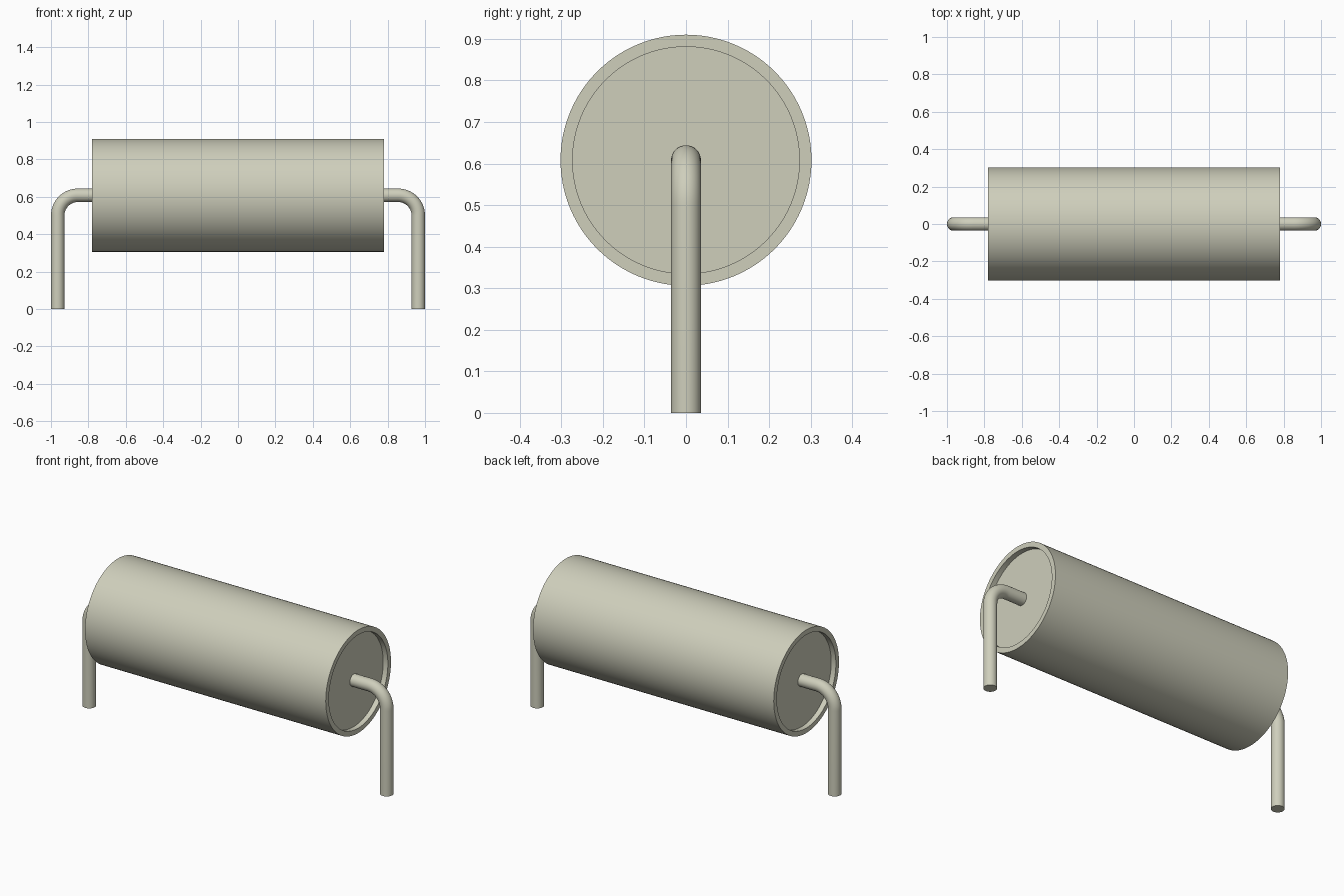
import bpy
import math
from mathutils import Vector

cube = bpy.data.objects.get("Cube")
if cube:
    bpy.data.objects.remove(cube, do_unlink=True)

AXIS_Z = 0.608
HALF_LEN, BODY_R = 0.78, 0.302
RECESS_R, RECESS_DEPTH = 0.273, 0.03
WIRE_R, BEND_R, LEG_X = 0.036, 0.108, 0.964

# One warm grey for everything
grey = bpy.data.materials.new("warm_grey")
grey.use_nodes = True
colour = (0.62, 0.62, 0.50, 1)
grey.diffuse_color = colour
grey.node_tree.nodes["Principled BSDF"].inputs["Base Color"].default_value = colour


def sweep(name, rings, sides):
    """Skin a list of (centre, radius, side axis, up axis) rings, capped at both ends."""
    verts, faces = [], []
    for centre, radius, u, v in rings:
        for i in range(sides):
            a = math.tau * i / sides
            verts.append(centre + radius * (math.cos(a) * u + math.sin(a) * v))
    for r in range(len(rings) - 1):
        for i in range(sides):
            j = (i + 1) % sides
            faces.append((r * sides + i, r * sides + j,
                          (r + 1) * sides + j, (r + 1) * sides + i))
    last = (len(rings) - 1) * sides
    faces.append(tuple(reversed(range(sides))))
    faces.append(tuple(range(last, last + sides)))
    mesh = bpy.data.meshes.new(name)
    mesh.from_pydata(verts, [], faces)
    mesh.materials.append(grey)
    obj = bpy.data.objects.new(name, mesh)
    bpy.context.collection.objects.link(obj)
    bpy.ops.object.select_all(action="DESELECT")
    obj.select_set(True)
    bpy.context.view_layer.objects.active = obj
    bpy.ops.object.shade_smooth_by_angle(angle=math.radians(35))
    return obj


Y, Z = Vector((0, 1, 0)), Vector((0, 0, 1))

# Cylindrical body with a shallow recess in each end
floor = HALF_LEN - RECESS_DEPTH
profile = [(-floor, RECESS_R), (-HALF_LEN, RECESS_R), (-HALF_LEN, BODY_R),
           (HALF_LEN, BODY_R), (HALF_LEN, RECESS_R), (floor, RECESS_R)]
sweep("body", [(Vector((x, 0, AXIS_Z)), r, Y, Z) for x, r in profile], 96)

# Bent wire leads, leaving the recess and turning down to the ground
for name, side in (("left_lead", 1), ("right_lead", -1)):
    path = [(floor - 0.01, AXIS_Z, 0)]
    for i in range(17):
        a = math.pi / 2 * i / 16
        path.append((LEG_X - BEND_R + BEND_R * math.sin(a),
                     AXIS_Z - BEND_R + BEND_R * math.cos(a), a))
    path.append((LEG_X, 0, math.pi / 2))
    rings = [(Vector((side * x, 0, z)), WIRE_R, Y * side,
              Vector((side * math.sin(a), 0, math.cos(a)))) for x, z, a in path]
    sweep(name, rings, 32)
